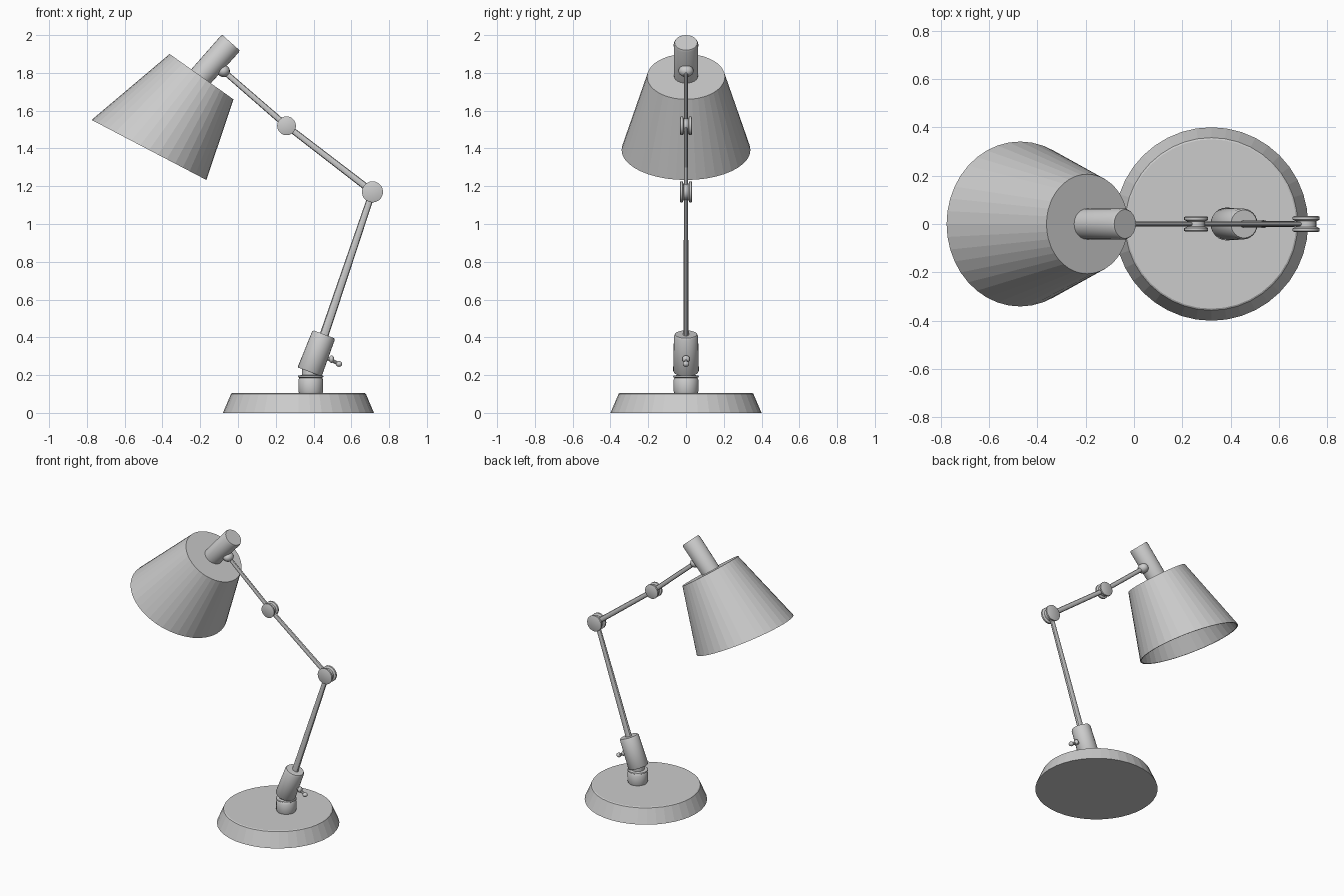
import bpy, bmesh, math
from mathutils import Vector

if "Cube" in bpy.data.objects:
    bpy.data.objects.remove(bpy.data.objects["Cube"], do_unlink=True)

grey = bpy.data.materials.new("lamp_grey")
grey.use_nodes = True
colour = (0.6, 0.6, 0.6, 1)
grey.diffuse_color = colour
grey.node_tree.nodes["Principled BSDF"].inputs["Base Color"].default_value = colour

Y = Vector((0, 1, 0))


def point(x, z, y=0):
    return Vector((x, y, z))


def loft(name, rings, sides=32, caps=(True, True), smooth=0):
    """Skin rings given as (centre, in-plane radius vector, radius along y)."""
    bm = bmesh.new()
    loops = []
    for centre, across, depth in rings:
        loops.append([bm.verts.new(centre + across * math.cos(a) + Y * depth * math.sin(a))
                      for a in (math.tau * i / sides for i in range(sides))])
    for low, high in zip(loops, loops[1:]):
        for i in range(sides):
            j = (i + 1) % sides
            bm.faces.new((low[i], low[j], high[j], high[i]))
    if caps[0]:
        bm.faces.new(loops[0][::-1])
    if caps[1]:
        bm.faces.new(loops[-1])
    bmesh.ops.recalc_face_normals(bm, faces=bm.faces)
    return finish(name, bm, smooth)


def finish(name, bm, smooth=0):
    mesh = bpy.data.meshes.new(name)
    bm.to_mesh(mesh)
    bm.free()
    mesh.materials.append(grey)
    obj = bpy.data.objects.new(name, mesh)
    bpy.context.collection.objects.link(obj)
    if smooth:
        bpy.ops.object.select_all(action="DESELECT")
        obj.select_set(True)
        bpy.context.view_layer.objects.active = obj
        bpy.ops.object.shade_smooth_by_angle(angle=math.radians(smooth))
    return obj


def turned(name, start, end, profile, sides=24, flat=1.0, smooth=35):
    """Lathe (fraction along axis, radius) pairs between two points in the xz plane."""
    axis = end - start
    across = Y.cross(axis).normalized()
    return loft(name, [(start + axis * t, across * r, r * flat) for t, r in profile],
                sides, smooth=smooth)


def spool(name, centre, radius, half_width):
    """Pivot with two flared discs and a narrow waist, its axis along y."""
    bm = bmesh.new()
    sides = 20
    profile = [(-1, 0.88), (-0.9, 1), (-0.55, 1), (-0.35, 0.75),
               (0.35, 0.75), (0.55, 1), (0.9, 1), (1, 0.88)]
    loops = []
    for t, r in profile:
        loops.append([bm.verts.new(centre + Vector((math.cos(a) * r * radius, t * half_width,
                                                    math.sin(a) * r * radius)))
                      for a in (math.tau * i / sides for i in range(sides))])
    for low, high in zip(loops, loops[1:]):
        for i in range(sides):
            j = (i + 1) % sides
            bm.faces.new((low[i], low[j], high[j], high[i]))
    bm.faces.new(loops[0])
    bm.faces.new(loops[-1])
    bmesh.ops.recalc_face_normals(bm, faces=bm.faces)
    return finish(name, bm, 35)


def ball(name, centre, size):
    bm = bmesh.new()
    bmesh.ops.create_uvsphere(bm, u_segments=16, v_segments=10, radius=1)
    bmesh.ops.scale(bm, vec=size, verts=bm.verts)
    bmesh.ops.translate(bm, vec=centre, verts=bm.verts)
    return finish(name, bm, 60)


# Foot and swivel neck
turned("base", point(0.32, 0), point(0.32, 0.105), [(0, 0.4), (0.96, 0.357), (1, 0.35)], 40, smooth=0)
turned("neck", point(0.385, 0.1), point(0.385, 0.25),
       [(0, 0.06), (0.1, 0.066), (0.5, 0.066), (0.57, 0.06), (0.6, 0.068), (0.65, 0.066),
        (0.67, 0.046), (1, 0.046)])

# Tilted sleeve with its thumb screw
turned("sleeve", point(0.379, 0.217), point(0.455, 0.416),
       [(0, 0.064), (0.03, 0.068), (0.95, 0.064), (1, 0.058)])
turned("screw_shaft", point(0.43, 0.31), point(0.535, 0.259), [(0, 0.009), (1, 0.009)], 10)
ball("screw_collar", point(0.495, 0.285), (0.014, 0.02, 0.02))
ball("screw_knob", point(0.535, 0.259), (0.017, 0.017, 0.015))

# Arms and pivots
elbow, middle, wrist = point(0.712, 1.17), point(0.257, 1.52), point(-0.077, 1.81)
turned("lower_arm", point(0.445, 0.38), elbow, [(0, 0.024), (1, 0.017)], 10, flat=0.65)
turned("upper_arm_outer", elbow, middle, [(0, 0.018), (1, 0.016)], 10, flat=0.65)
turned("upper_arm_inner", middle, wrist, [(0, 0.016), (1, 0.015)], 10, flat=0.65)
spool("elbow_pivot", elbow, 0.056, 0.033)
spool("middle_pivot", middle, 0.05, 0.031)
ball("head_pivot", wrist, (0.034, 0.04, 0.032))

# Lamp holder above the shade
turned("lamp_holder", point(-0.21, 1.766), point(-0.037, 1.96),
       [(0, 0.063), (0.96, 0.065), (1, 0.06)])

# Hollow shade: outside from the rim to the crown, then the inside
rim, crown = point(-0.471, 1.392), point(-0.193, 1.78)
rim_across, crown_across = point(0.304, -0.159), point(0.169, -0.12)
inward = (rim - crown).normalized() * 0.012
loft("shade", [
    (crown + inward, crown_across * 0.95, 0.196),
    (rim, rim_across * 0.975, 0.333),
    (rim, rim_across, 0.341),
    (crown, crown_across, 0.206),
], 40)
